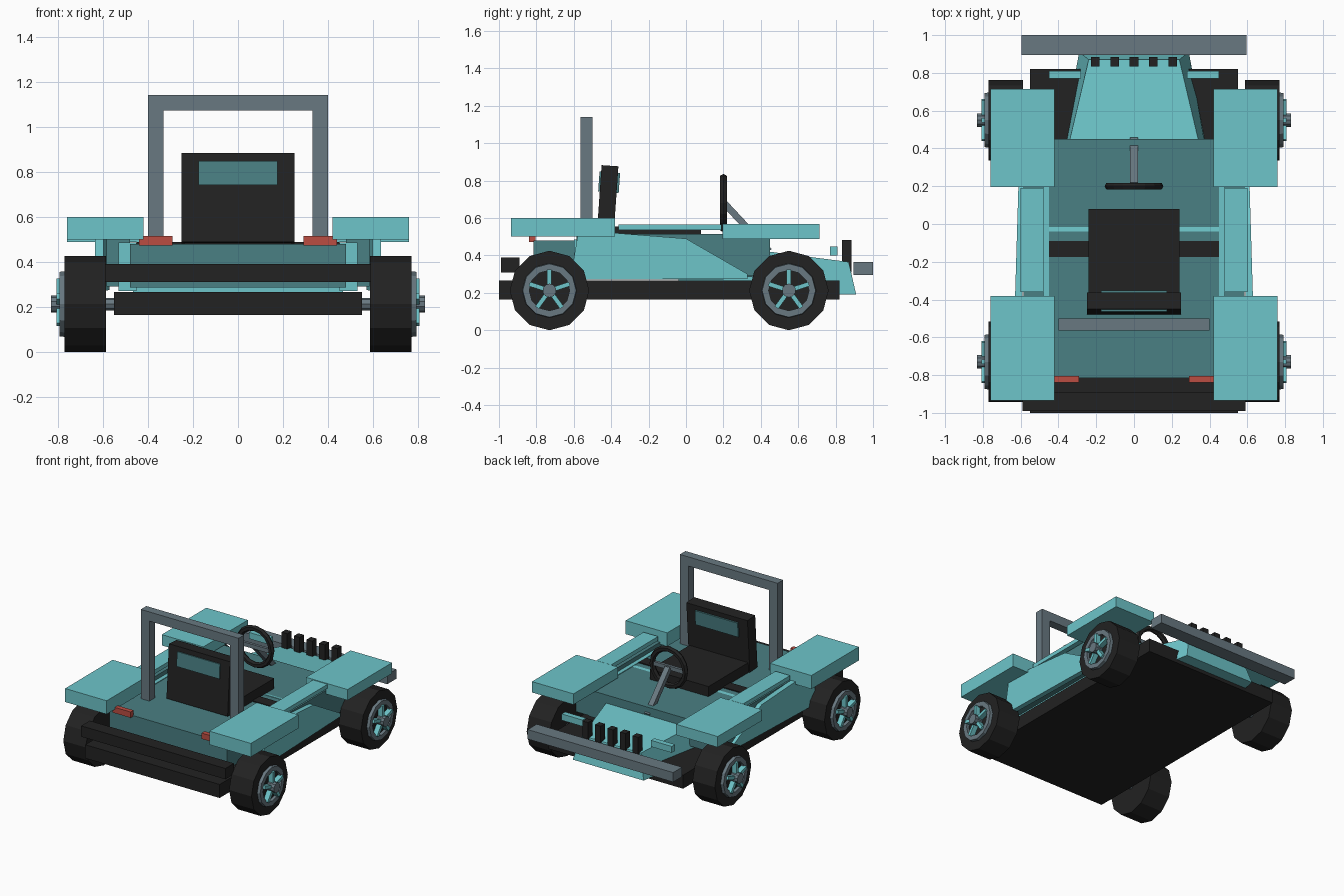
import bpy, bmesh, math
from mathutils import Matrix, Vector

if "Cube" in bpy.data.objects:
    bpy.data.objects.remove(bpy.data.objects["Cube"])


def mat(name, rgb):
    m = bpy.data.materials.new(name)
    m.diffuse_color = (*rgb, 1)
    m.use_nodes = True
    m.node_tree.nodes["Principled BSDF"].inputs["Base Color"].default_value = m.diffuse_color
    return m


TEAL = mat("light teal", (0.155, 0.56, 0.59))
DARK = mat("dark teal", (0.068, 0.215, 0.23))
BLACK = mat("black", (0.016, 0.016, 0.016))
GREY = mat("steel grey", (0.14, 0.19, 0.22))
RED = mat("red", (0.50, 0.075, 0.055))


def finish(name, bm, m):
    bmesh.ops.recalc_face_normals(bm, faces=bm.faces)
    me = bpy.data.meshes.new(name)
    bm.to_mesh(me)
    bm.free()
    me.materials.append(m)
    o = bpy.data.objects.new(name, me)
    bpy.context.collection.objects.link(o)
    return o


def box(name, m, x, y, z, tilt=0):
    """Box from ranges, tilted about its centre round the x axis."""
    bm = bmesh.new()
    bmesh.ops.create_cube(bm, size=1)
    c = [(a + b) / 2 for a, b in (x, y, z)]
    s = [b - a for a, b in (x, y, z)]
    bm.transform(Matrix.Translation(c) @ Matrix.Rotation(tilt, 4, 'X') @ Matrix.Diagonal((*s, 1)))
    return finish(name, bm, m)


def pair(name, m, x, y, z):
    box(name + "_right", m, x, y, z)
    box(name + "_left", m, (-x[1], -x[0]), y, z)


def prism(name, m, profile, x0, x1, shear=0):
    """Side (y, z) profile extruded along x."""
    bm = bmesh.new()
    f = bm.faces.new([bm.verts.new((x0 + shear * y * (1 if x0 > 0 else -1), y, z)) for y, z in profile])
    r = bmesh.ops.extrude_face_region(bm, geom=[f])
    bmesh.ops.translate(bm, vec=(x1 - x0, 0, 0), verts=[v for v in r["geom"] if isinstance(v, bmesh.types.BMVert)])
    return finish(name, bm, m)


def lathe(name, m, profile, centre, n=12):
    """Closed (x, radius) profile spun round an axis along x."""
    bm = bmesh.new()
    rings = []
    for i in range(n):
        a = 2 * math.pi * i / n
        rings.append([bm.verts.new(Vector(centre) + Vector((x, r * math.sin(a), r * math.cos(a)))) for x, r in profile])
    k = len(profile)
    for i in range(n):
        p, q = rings[i], rings[(i + 1) % n]
        for j in range(k):
            bm.faces.new((p[j], q[j], q[(j + 1) % k], p[(j + 1) % k]))
    bmesh.ops.remove_doubles(bm, verts=bm.verts, dist=1e-5)
    return finish(name, bm, m)


def disc(name, m, x0, x1, r, c, n=12):
    return lathe(name, m, [(x0, 0), (x0, r), (x1, r), (x1, 0)], c, n)


# chassis and bumpers
box("chassis", BLACK, (-.55, .55), (-1, .82), (.165, .265))
box("front_bumper", BLACK, (-.59, .59), (-.99, -.89), (.31, .39))
box("rear_bumper", GREY, (-.595, .595), (.895, 1), (.295, .365))

# central tub
box("tub", DARK, (-.48, .48), (-.815, .45), (.285, .48))
box("floor_strip", BLACK, (-.45, .45), (-.175, -.09), (.47, .487))

# tapered nose
bm = bmesh.new()
bmesh.ops.create_cube(bm, size=2)
for v in bm.verts:
    sx, front, top = v.co.x, v.co.y > 0, v.co.z > 0
    if front:
        v.co = (sx * (.24 if top else .29), .87 if top else .91, .365 if top else .19)
    else:
        v.co = (sx * (.455 if top else .47), -.04, .483 if top else .2)
finish("nose", bm, TEAL)

# side pods: inner strip, dark core, outer shaped panel
pod = [(-.62, .27), (-.58, .5), (-.38, .52), (0, .49), (.33, .3), (.33, .275)]
pair("pod_inner", TEAL, (.45, .53), (-.6, .2), (.27, .485))
pair("pod_core", DARK, (.48, .585), (-.585, .45), (.29, .515))
for s, n in ((1, "right"), (-1, "left")):
    prism("pod_panel_" + n, TEAL, pod, s * .58, s * .618, -.03)
pair("sill", TEAL, (.48, .6), (-.36, .19), (.535, .565))

# fenders
pair("front_fender", TEAL, (.42, .76), (-.935, -.38), (.5, .6))
pair("rear_fender", TEAL, (.42, .76), (.195, .715), (.487, .567))

# lamps and tail bars
pair("front_lamp", RED, (.29, .44), (-.84, -.805), (.472, .515))
pair("tail_bar", TEAL, (.28, .45), (.77, .81), (.4, .447))

# grille slats
for i in range(5):
    x = (i - 2) * .1025
    box(f"grille_slat_{i + 1}", BLACK, (x - .023, x + .023), (.835, .885), (.31, .483))

# roll bar
pair("roll_bar_post", GREY, (.33, .4), (-.565, -.5), (.47, 1.075))
box("roll_bar_top", GREY, (-.4, .4), (-.565, -.5), (1.072, 1.14))

# seat
box("seat_cushion", BLACK, (-.24, .24), (-.4, .08), (.475, .555))
box("seat_back", BLACK, (-.25, .25), (-.465, -.375), (.485, .88), math.radians(-4))
box("seat_back_panel", DARK, (-.175, .175), (-.466, -.356), (.738, .845), math.radians(-4))

# steering wheel and column
bm = bmesh.new()
N, K, R, T = 16, 6, .135, .021
ring = [[bm.verts.new(((R + T * math.cos(b)) * math.cos(a), .2 + T * math.sin(b), .68 + (R + T * math.cos(b)) * math.sin(a)))
         for b in (2 * math.pi * j / K for j in range(K))] for a in (2 * math.pi * i / N for i in range(N))]
for i in range(N):
    for j in range(K):
        p, q, k = ring[i], ring[(i + 1) % N], (j + 1) % K
        bm.faces.new((p[j], q[j], q[k], p[k]))
finish("steering_wheel", bm, BLACK)
box("steering_spoke", GREY, (-.125, .125), (.19, .21), (.665, .695))
box("steering_column", GREY, (-.02, .02), (.15, .5), (.532, .568), math.radians(-47))

# axles and wheels
for y, end in ((-.73, "front"), (.55, "rear")):
    disc(end + "_axle", GREY, -.62, .62, .028, (0, y, .2125), 8)
    for s, side in ((1, "right"), (-1, "left")):
        n, c = f"{end}_{side}_", (0, y, .2125)
        disc(n + "tyre", BLACK, s * .587, s * .77, .2125, c)
        lathe(n + "rim", GREY, [(s * .76, .108), (s * .76, .147), (s * .792, .143), (s * .792, .108)], c)
        disc(n + "hub", GREY, s * .76, s * .83, .037, c, 10)
        bm = bmesh.new()
        for i in range(5):
            bmesh.ops.create_cube(bm, size=1, matrix=Matrix.Translation((s * .785, y, .2125))
                                  @ Matrix.Rotation(2 * math.pi * i / 5, 4, 'X')
                                  @ Matrix.Translation((0, 0, .068)) @ Matrix.Diagonal((.044, .024, .09, 1)))
        finish(n + "spokes", bm, TEAL)
